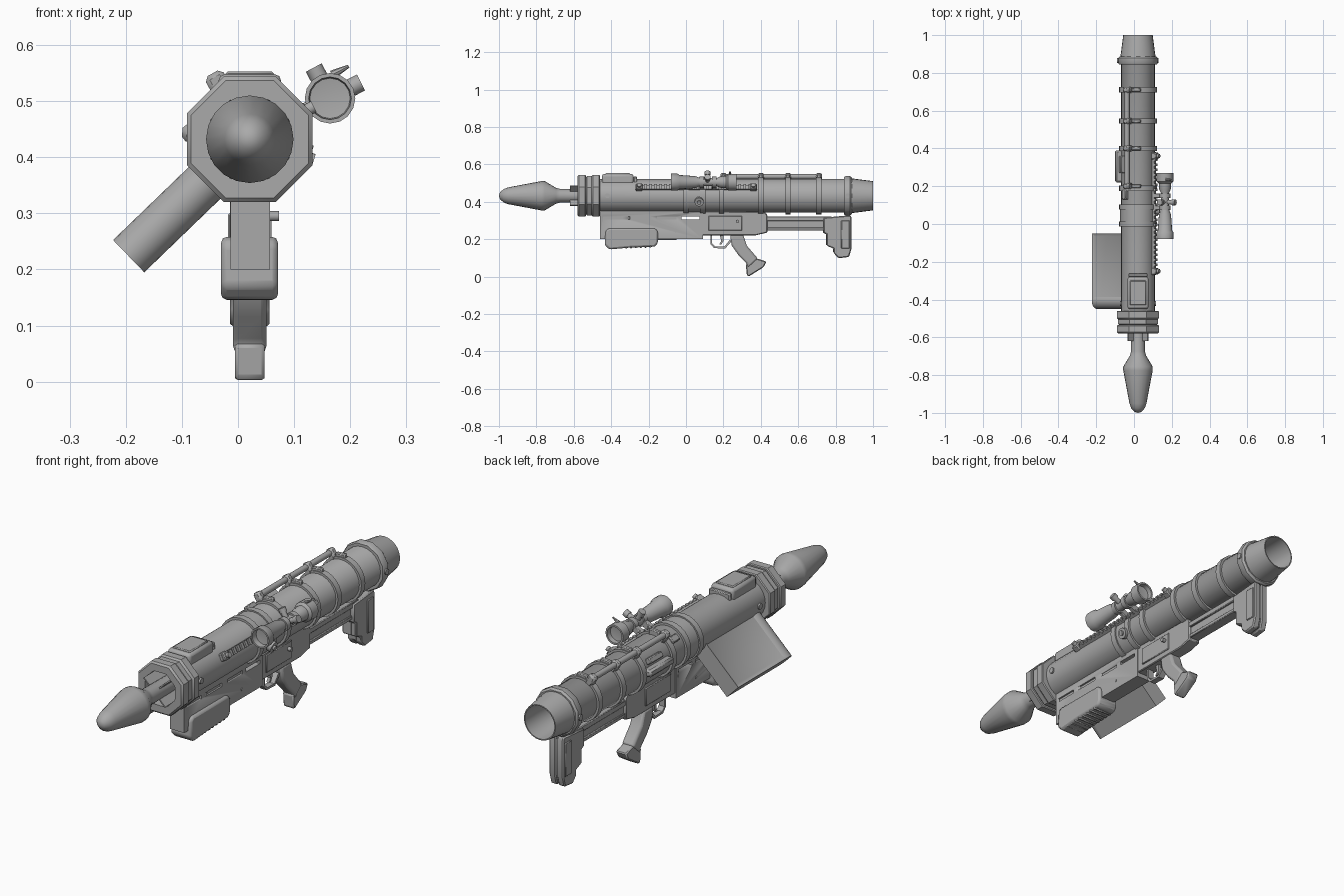
import bpy, bmesh
from math import sin, cos, pi, radians
from mathutils import Matrix, Vector

if "Cube" in bpy.data.objects:
    bpy.data.objects.remove(bpy.data.objects["Cube"])

CX, CZ = 0.021, 0.432      # launch tube axis
SCOPE = (0.164, 0.505)     # sight axis

grey = bpy.data.materials.new("plain_grey")
grey.use_nodes = True
grey.diffuse_color = (0.4, 0.4, 0.4, 1)
grey.node_tree.nodes["Principled BSDF"].inputs["Base Color"].default_value = (0.4, 0.4, 0.4, 1)


def finish(name, bm, bevel=0, segments=1):
    bmesh.ops.recalc_face_normals(bm, faces=bm.faces)
    mesh = bpy.data.meshes.new(name)
    bm.to_mesh(mesh)
    bm.free()
    mesh.materials.append(grey)
    obj = bpy.data.objects.new(name, mesh)
    bpy.context.collection.objects.link(obj)
    bpy.ops.object.select_all(action="DESELECT")
    obj.select_set(True)
    bpy.context.view_layer.objects.active = obj
    bpy.ops.object.shade_smooth_by_angle(angle=radians(35))
    if bevel:
        mod = obj.modifiers.new("bevel", "BEVEL")
        mod.width, mod.segments = bevel, segments
    return obj


def lathe(name, profile, sides=24, centre=(CX, CZ), closed=False, phase=0.0):
    """Revolve (radius, y) pairs round an axis parallel to y."""
    bm = bmesh.new()
    rings = []
    for r, y in profile:
        n = sides if r > 0 else 1
        rings.append([bm.verts.new((centre[0] + r * cos(phase + 2 * pi * i / sides), y,
                                    centre[1] + r * sin(phase + 2 * pi * i / sides))) for i in range(n)])
    pairs = list(zip(rings, rings[1:])) + ([(rings[-1], rings[0])] if closed else [])
    for a, b in pairs:
        for i in range(sides):
            j = (i + 1) % sides
            loop = [a[i % len(a)], a[j % len(a)], b[j % len(b)], b[i % len(b)]]
            bm.faces.new(list(dict.fromkeys(loop)))
    if not closed:
        for ring in (rings[0], rings[-1]):
            if len(ring) > 1:
                bm.faces.new(ring)
    return finish(name, bm)


def slab(name, outline, x0, x1, bevel=0, segments=1):
    """Extrude a (y, z) outline across x."""
    bm = bmesh.new()
    face = bm.faces.new([bm.verts.new((x0, y, z)) for y, z in outline])
    new = bmesh.ops.extrude_face_region(bm, geom=[face], use_keep_orig=True)["geom"]
    bmesh.ops.translate(bm, vec=(x1 - x0, 0, 0), verts=[v for v in new if isinstance(v, bmesh.types.BMVert)])
    return finish(name, bm, bevel, segments)


def box(name, x, y, z, bevel=0, segments=1):
    return slab(name, [(y[0], z[0]), (y[1], z[0]), (y[1], z[1]), (y[0], z[1])], x[0], x[1], bevel, segments)


def radial_box(name, angle, r, y, width, bevel=0, panel=0):
    """Box standing out from the tube axis at an angle in degrees, optionally with a sunk panel."""
    bm = bmesh.new()
    bmesh.ops.create_cube(bm, size=1)
    size = Vector((r[1] - r[0], y[1] - y[0], width))
    mid = Vector(((r[0] + r[1]) / 2, (y[0] + y[1]) / 2, 0))
    bmesh.ops.transform(bm, matrix=Matrix.Translation(mid) @ Matrix.Diagonal((*size, 1)), verts=bm.verts)
    if panel:
        bm.normal_update()
        side = [f for f in bm.faces if f.normal.z < -0.9]
        bmesh.ops.inset_region(bm, faces=side, thickness=panel)
        bmesh.ops.translate(bm, vec=(0, 0, 0.008), verts=side[0].verts)
    turn = Matrix.Translation((CX, 0, CZ)) @ Matrix.Rotation(-radians(angle), 4, "Y")
    bmesh.ops.transform(bm, matrix=turn, verts=bm.verts)
    return finish(name, bm, bevel)


def rod(name, a, b, r, r2=None, sides=16):
    a, b = Vector(a), Vector(b)
    bm = bmesh.new()
    bmesh.ops.create_cone(bm, cap_ends=True, segments=sides, radius1=r, radius2=r2 or r, depth=(b - a).length)
    rot = (b - a).to_track_quat("Z", "Y").to_matrix().to_4x4()
    bmesh.ops.transform(bm, matrix=Matrix.Translation((a + b) / 2) @ rot, verts=bm.verts)
    return finish(name, bm)


def polar(angle, r, y, axis=(CX, CZ)):
    return (axis[0] + r * cos(radians(angle)), y, axis[1] + r * sin(radians(angle)))


# Launch tube, hollow at both ends
lathe("launch_tube", [(0, -0.45), (0.076, -0.46), (0.078, -0.578), (0.088, -0.578), (0.09, -0.5), (0.09, 0.88),
                      (0.093, 0.885), (0.078, 1.0), (0.073, 1.0), (0.07, 0.9), (0.05, 0.75), (0, 0.72)])

# Octagonal muzzle collar
for i, (y0, y1, r) in enumerate([(-0.58, -0.535, 0.121), (-0.537, -0.502, 0.114), (-0.505, -0.46, 0.121)]):
    lathe(f"muzzle_collar_{i}", [(0.08, y0), (r - 0.008, y0), (r, y0 + 0.008), (r, y1 - 0.004), (r - 0.004, y1),
                                 (0.08, y1)], 8, closed=True, phase=pi / 8)

# Clamping bands and rear collar
for i, y in enumerate([0.0, 0.09, 0.19, 0.40, 0.545, 0.71]):
    lathe(f"tube_band_{i}", [(0.08, y - 0.014), (0.1, y - 0.014), (0.1, y + 0.014), (0.08, y + 0.014)], closed=True)
lathe("tube_sleeve", [(0.08, 0.0), (0.094, 0.0), (0.094, 0.09), (0.08, 0.09)], closed=True)
lathe("rear_collar", [(0.08, 0.845), (0.104, 0.845), (0.108, 0.852), (0.108, 0.878), (0.1, 0.887), (0.08, 0.887)],
      12, closed=True, phase=pi / 12)
for side, ang in (("left", 0), ("right", 180)):
    rod(f"front_bolt_{side}", polar(ang, 0.08, -0.42), polar(ang, 0.096, -0.42), 0.013)
    rod(f"rear_bolt_{side}", polar(ang, 0.09, 0.865), polar(ang, 0.11, 0.865), 0.013)

# Rocket with tail fins
lathe("rocket", [(0, -1.0), (0.018, -0.995), (0.036, -0.975), (0.045, -0.95), (0.078, -0.775), (0.078, -0.755),
                 (0.042, -0.695), (0.037, -0.675), (0.034, -0.45)], 20)
for i in range(4):
    radial_box(f"rocket_fin_{i}", 45 + 90 * i, (0.02, 0.074), (-0.62, -0.48), 0.006)

# Front top housing
box("top_housing", (-0.035, 0.077), (-0.45, -0.28), (0.49, 0.548), 0.012, 2)
box("top_housing_lid", (-0.022, 0.064), (-0.43, -0.30), (0.54, 0.553), 0.004)
box("top_housing_hinge", (-0.03, 0.072), (-0.28, -0.262), (0.49, 0.535), 0.004)

# Cable pipe along the upper right of the tube
pipe_angle = 119.5
rod("cable_pipe", polar(pipe_angle, 0.118, 0.2), polar(pipe_angle, 0.118, 0.72), 0.013)
for i, y in enumerate([0.2, 0.40, 0.545, 0.71]):
    radial_box(f"pipe_clamp_{i}", pipe_angle, (0.08, 0.135), (y - 0.016, y + 0.016), 0.036, 0.008)
    radial_box(f"clamp_tab_{i}", 95, (0.08, 0.112), (y - 0.01, y + 0.01), 0.05, 0.004)
radial_box("side_pod", 174, (0.07, 0.121), (0.22, 0.39), 0.032, 0.008)
radial_box("pod_switch", 150, (0.08, 0.112), (0.27, 0.36), 0.025, 0.004)
radial_box("pipe_joint", 135, (0.08, 0.108), (0.13, 0.18), 0.03, 0.004)

# Angled magazine with sunk panel and rounded front
radial_box("magazine", 224, (0.06, 0.30), (-0.41, -0.05), 0.08, panel=0.022)
rod("magazine_front", polar(224, 0.06, -0.41), polar(224, 0.30, -0.41), 0.04, sides=24)

# Sight rail with teeth
radial_box("sight_rail", 27, (0.08, 0.102), (-0.27, 0.38), 0.024)
for i in range(24):
    y = -0.25 + i * 0.0265
    radial_box(f"rail_tooth_{i}", 27, (0.1, 0.11), (y, y + 0.015), 0.028)
for i, y in enumerate([-0.25, 0.36]):
    radial_box(f"rail_end_{i}", 27, (0.08, 0.115), (y - 0.018, y + 0.018), 0.034, 0.004)
    rod(f"rail_knob_{i}", polar(27, 0.1, y), polar(27, 0.128, y), 0.011)

# Telescopic sight
lathe("sight_body", [(0, -0.05), (0.036, -0.055), (0.038, -0.08), (0.045, -0.08), (0.045, -0.045), (0.038, -0.035),
                     (0.032, 0.05), (0.022, 0.075), (0.022, 0.165), (0.031, 0.185), (0.033, 0.215), (0.044, 0.225),
                     (0.044, 0.27), (0.036, 0.27), (0.034, 0.25), (0, 0.245)], 16, SCOPE)
for name, ang in (("top", 118), ("side", 27)):
    rod(f"sight_turret_{name}", polar(ang, 0.01, 0.115, SCOPE), polar(ang, 0.046, 0.115, SCOPE), 0.012)
    rod(f"sight_cap_{name}", polar(ang, 0.042, 0.115, SCOPE), polar(ang, 0.062, 0.115, SCOPE), 0.016)
rod("sight_lever", polar(85, 0.042, 0.235, SCOPE), polar(60, 0.066, 0.235, SCOPE), 0.008, 0.003, 8)
for i, y in enumerate([0.085, 0.15]):
    lathe(f"sight_ring_{i}", [(0.02, y - 0.012), (0.029, y - 0.012), (0.029, y + 0.012), (0.02, y + 0.012)],
          16, SCOPE, closed=True)
    radial_box(f"sight_mount_{i}", 27, (0.1, 0.145), (y - 0.012, y + 0.012), 0.028, 0.003)

# Sling knob on the left flank
rod("sling_knob", polar(-18, 0.08, 0.07), polar(-18, 0.112, 0.07), 0.024)
rod("sling_pin", polar(-18, 0.1, 0.07), polar(-18, 0.12, 0.07), 0.011)

# Front receiver with vent slots cut in both sides and one open slot
receiver = box("front_receiver", (-0.013, 0.057), (-0.46, 0.09), (0.2, 0.352))
slots = [(y, y + 0.105, side) for y in (-0.445, -0.30, -0.155) for side in (-0.013, 0.057)] + [(-0.025, 0.072, None)]
for y0, y1, side in slots:
    xs = (-0.1, 0.1) if side is None else (side - 0.008, side + 0.008)
    cutter = box("slot_cutter", xs, (y0, y1), (0.306, 0.322))
    cutter.hide_render = True
    cut = receiver.modifiers.new("slot", "BOOLEAN")
    cut.operation, cut.object, cut.solver = "DIFFERENCE", cutter, "EXACT"
    bpy.context.view_layer.objects.active = receiver
    bpy.ops.object.modifier_apply(modifier=cut.name)
    bpy.data.objects.remove(cutter)
rod("receiver_pin", (-0.016, -0.055, 0.24), (0.06, -0.055, 0.24), 0.006, sides=10)

# Ribbed fore grip
slab("fore_grip", [(-0.43, 0.245), (-0.415, 0.258), (-0.165, 0.258), (-0.15, 0.24), (-0.15, 0.18), (-0.165, 0.16),
                   (-0.30, 0.155), (-0.41, 0.145), (-0.435, 0.17)], -0.03, 0.071, 0.014, 2)
for i in range(9):
    y = -0.405 + i * 0.026
    box(f"fore_grip_rib_{i}", (-0.027, 0.068), (y, y + 0.013), (0.147 + i * 0.001, 0.185), 0.004)

# Rear receiver and controls
slab("rear_receiver", [(0.085, 0.35), (0.42, 0.345), (0.435, 0.33), (0.435, 0.235), (0.37, 0.22), (0.085, 0.22)],
     -0.008, 0.052, 0.004)
box("receiver_plate", (-0.013, 0.057), (0.12, 0.30), (0.245, 0.325), 0.003)
rod("selector", (0.05, 0.275, 0.295), (0.073, 0.275, 0.295), 0.009)
slab("trigger_guard", [(0.13, 0.225), (0.13, 0.175), (0.15, 0.152), (0.21, 0.15), (0.245, 0.19), (0.235, 0.197),
                       (0.205, 0.16), (0.155, 0.162), (0.14, 0.178), (0.14, 0.225)], 0.008, 0.036)
slab("trigger", [(0.18, 0.225), (0.188, 0.19), (0.178, 0.172), (0.19, 0.172), (0.2, 0.19), (0.2, 0.225)], 0.015, 0.029)

# Pistol grip
slab("pistol_grip", [(0.235, 0.225), (0.305, 0.225), (0.325, 0.165), (0.385, 0.095), (0.33, 0.045),
                     (0.325, 0.07), (0.28, 0.115), (0.245, 0.165)], -0.009, 0.051, 0.01, 2)
slab("grip_base", [(0.32, 0.065), (0.325, 0.008), (0.335, 0.0), (0.415, 0.05), (0.43, 0.08), (0.375, 0.098)],
     -0.005, 0.047, 0.005)

# Stock bars and shoulder rest
box("stock_core", (0.003, 0.041), (0.43, 0.78), (0.255, 0.315))
box("stock_top_bar", (-0.006, 0.05), (0.43, 0.78), (0.297, 0.322), 0.003)
box("stock_lower_bar", (-0.003, 0.047), (0.43, 0.78), (0.245, 0.263), 0.003)
rest = [(0.735, 0.315), (0.88, 0.328), (0.885, 0.315), (0.885, 0.15), (0.872, 0.105), (0.815, 0.098), (0.79, 0.125),
        (0.788, 0.15), (0.752, 0.165), (0.752, 0.225), (0.735, 0.235)]
for side, x0, x1 in (("right", -0.014, 0.018), ("left", 0.024, 0.056)):
    slab(f"shoulder_rest_{side}", rest, x0, x1, 0.005)
slab("shoulder_rest_core", [(y * 0.99 + 0.004, z * 0.94 + 0.014) for y, z in rest], 0.01, 0.032)
for side, x in (("right", -0.018), ("left", 0.052)):
    box(f"rest_pad_{side}", (x, x + 0.008), (0.83, 0.875), (0.15, 0.30), 0.003)
